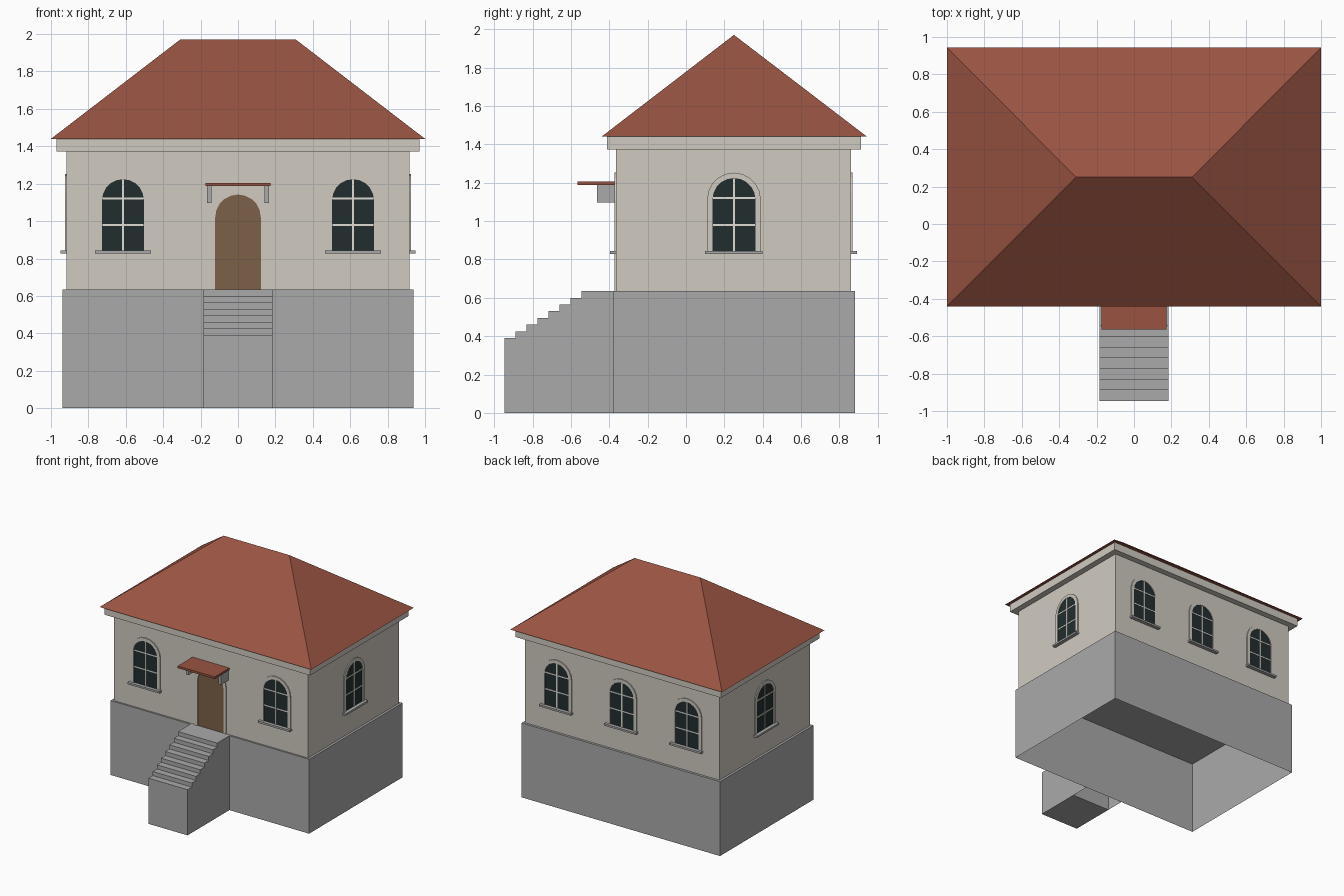
import bpy, bmesh, math
from mathutils import Matrix

if "Cube" in bpy.data.objects:
    bpy.data.objects.remove(bpy.data.objects["Cube"])


def material(name, rgb):
    m = bpy.data.materials.new(name)
    m.diffuse_color = (*rgb, 1)
    m.use_nodes = True
    m.node_tree.nodes["Principled BSDF"].inputs["Base Color"].default_value = m.diffuse_color
    return m


STONE = material("grey stone", (0.40, 0.40, 0.40))
WALL = material("cream plaster", (0.63, 0.59, 0.53))
ROOF = material("red roof tile", (0.32, 0.088, 0.055))
DOOR = material("brown wood", (0.20, 0.115, 0.064))
GLASS = material("dark glass", (0.016, 0.027, 0.028))
BARS = material("white window bar", (0.75, 0.73, 0.67))


def make(name, verts, faces, mat, matrix=Matrix()):
    bm = bmesh.new()
    vs = [bm.verts.new(v) for v in verts]
    for f in faces:
        bm.faces.new([vs[i] for i in f])
    bmesh.ops.recalc_face_normals(bm, faces=bm.faces)
    me = bpy.data.meshes.new(name)
    bm.to_mesh(me)
    bm.free()
    me.materials.append(mat)
    ob = bpy.data.objects.new(name, me)
    ob.matrix_world = matrix
    bpy.context.collection.objects.link(ob)
    return ob


def box(name, x, y, z, mat, matrix=Matrix(), bottom=True):
    verts = [(a, b, c) for c in z for b in y for a in x]
    faces = [(4, 5, 7, 6), (0, 1, 5, 4), (1, 3, 7, 5), (3, 2, 6, 7), (2, 0, 4, 6)]
    if bottom:
        faces.append((0, 2, 3, 1))
    return make(name, verts, faces, mat, matrix)


def arch(r, z0, spring, y, n=10):
    """Outline of a round-headed opening, at depth y."""
    pts = [(r, y, z0)]
    pts += [(r * math.cos(math.pi * i / n), y, spring + r * math.sin(math.pi * i / n))
            for i in range(n + 1)]
    return pts + [(-r, y, z0)]


def panel(name, r, z0, spring, depth, mat, matrix):
    front, back = arch(r, z0, spring, -depth), arch(r, z0, spring, 0)
    n = len(front)
    faces = [tuple(range(n))]
    faces += [(i, (i + 1) % n, n + (i + 1) % n, n + i) for i in range(n)]
    make(name, front + back, faces, mat, matrix)


def surround(name, r_in, r_out, z0, spring, depth, matrix):
    loops = [arch(r_out, z0, spring, 0), arch(r_out, z0, spring, -depth),
             arch(r_in, z0, spring, -depth), arch(r_in, z0, spring, 0)]
    n = len(loops[0])
    faces = [(k * n + i, k * n + i + 1, (k + 1) * n + i + 1, (k + 1) * n + i)
             for k in range(3) for i in range(n - 1)]
    make(name, sum(loops, []), faces, WALL, matrix)


def window(name, x, y, angle):
    m = Matrix.Translation((x, y, 0)) @ Matrix.Rotation(math.radians(angle), 4, 'Z')
    surround(name + "_surround", 0.112, 0.14, 0.84, 1.112, 0.008, m)
    panel(name + "_glass", 0.112, 0.84, 1.112, 0.002, GLASS, m)
    box(name + "_upright_bar", (-0.006, 0.006), (-0.006, 0), (0.84, 1.222), BARS, m)
    for z in (0.98, 1.12):
        box(name + "_cross_bar", (-0.11, 0.11), (-0.005, 0), (z - 0.005, z + 0.005), BARS, m)
    box(name + "_sill", (-0.15, 0.15), (-0.031, 0), (0.827, 0.843), STONE, m)


# Body: open-bottomed plinth, walls, cornice
FRONT, BACK, MID, TOP = -0.365, 0.86, 0.25, 0.635
box("plinth", (-0.938, 0.938), (-0.38, 0.88), (0, TOP), STONE, bottom=False)
box("walls", (-0.918, 0.918), (FRONT, BACK), (TOP, 1.375), WALL, bottom=False)
box("cornice", (-0.97, 0.97), (-0.413, 0.912), (1.372, 1.44), WALL)

# Hipped roof
make("roof", [(-1, -0.44, 1.44), (1, -0.44, 1.44), (1, 0.943, 1.44), (-1, 0.943, 1.44),
              (-0.31, MID, 1.97), (0.31, MID, 1.97)],
     [(0, 1, 5, 4), (1, 2, 5), (2, 3, 4, 5), (3, 0, 4), (0, 3, 2, 1)], ROOF)

# Stairs: a stepped side profile pushed across, plus a landing
W, Y0, Y1, STEPS = 0.185, -0.945, -0.545, 7
profile = [(Y0, 0)]
for i in range(STEPS):
    h = 0.39 + i * 0.035
    profile += [(Y0 + (Y1 - Y0) * i / STEPS, h), (Y0 + (Y1 - Y0) * (i + 1) / STEPS, h)]
profile.append((Y1, 0))
n = len(profile)
make("steps", [(s * W, y, z) for s in (-1, 1) for y, z in profile],
     [tuple(range(n)), tuple(range(n, 2 * n))] +
     [(i, (i + 1) % n, n + (i + 1) % n, n + i) for i in range(n)], STONE)
box("landing", (-W, W), (Y1, -0.38), (0, TOP), STONE, bottom=False)

# Door with canopy and brackets
door = Matrix.Translation((0, FRONT, 0))
surround("door_surround", 0.122, 0.148, TOP, 1.02, 0.008, door)
panel("door", 0.122, TOP, 1.02, 0.002, DOOR, door)
box("canopy", (-0.175, 0.175), (-0.565, FRONT), (1.187, 1.205), ROOF)
for s in (-1, 1):
    box("canopy_bracket", sorted((s * 0.142, s * 0.165)), (-0.465, FRONT), (1.097, 1.187), STONE)

# Windows on all four sides
for x in (-0.615, 0.615):
    window("front_window", x, FRONT, 0)
for x in (-0.615, 0, 0.615):
    window("back_window", x, BACK, 180)
window("right_window", 0.918, MID, 90)
window("left_window", -0.918, MID, -90)
